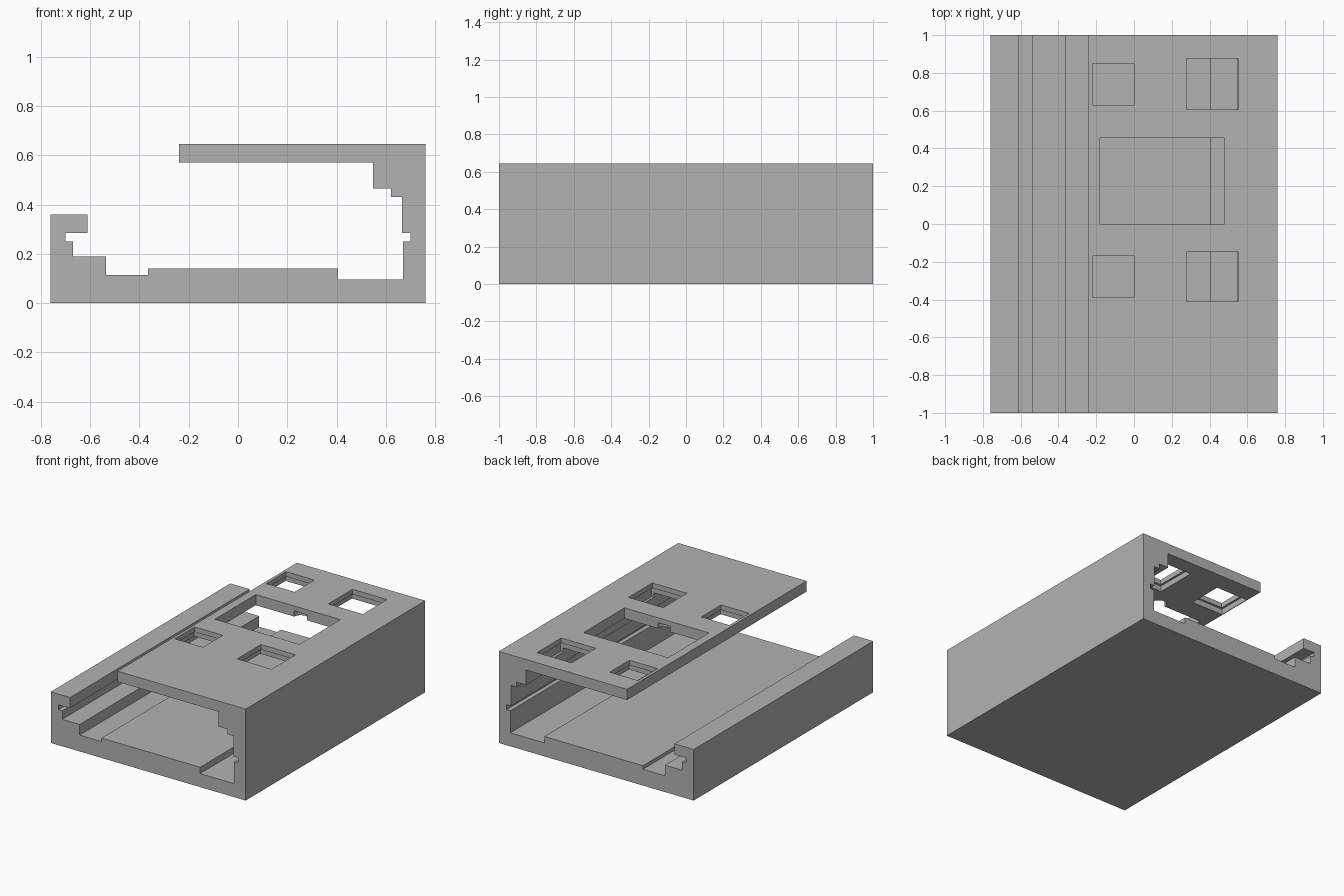
import bpy
import bmesh
from mathutils import Matrix

cube = bpy.data.objects.get("Cube")
if cube:
    bpy.data.objects.remove(cube, do_unlink=True)

grey = bpy.data.materials.new("plain grey")
grey.use_nodes = True
colour = (0.45, 0.45, 0.45, 1)
grey.diffuse_color = colour
grey.node_tree.nodes["Principled BSDF"].inputs["Base Color"].default_value = colour

LENGTH, TOP, PLATE, LEDGE = 2.0, 0.645, 0.57, 0.61


def make_object(name, bm):
    bmesh.ops.recalc_face_normals(bm, faces=bm.faces)
    mesh = bpy.data.meshes.new(name)
    bm.to_mesh(mesh)
    bm.free()
    mesh.materials.append(grey)
    obj = bpy.data.objects.new(name, mesh)
    bpy.context.collection.objects.link(obj)
    return obj


def cut(target, name, bm):
    cutter = make_object(name, bm)
    cutter.hide_render = True
    cutter.hide_set(True)
    cutter.display_type = 'WIRE'
    mod = target.modifiers.new(name, 'BOOLEAN')
    mod.operation = 'DIFFERENCE'
    mod.solver = 'EXACT'
    mod.object = cutter


def box(bm, x0, x1, y0, y1, z0, z1):
    place = Matrix.Translation(((x0 + x1) / 2, (y0 + y1) / 2, (z0 + z1) / 2))
    bmesh.ops.create_cube(bm, size=1, matrix=place @ Matrix.Diagonal((x1 - x0, y1 - y0, z1 - z0, 1)))


# Housing: one open channel section, extruded from front to back
profile = [
    (-.76, 0), (.76, 0), (.76, TOP), (-.24, TOP), (-.24, PLATE),
    (.547, PLATE), (.547, .465), (.62, .465), (.62, .43), (.665, .43),
    (.665, .285), (.7, .285), (.7, .25), (.67, .25), (.67, .095),
    (.405, .095), (.405, .14), (-.365, .14), (-.365, .115), (-.535, .115),
    (-.535, .19), (-.67, .19), (-.67, .25), (-.7, .25), (-.7, .285),
    (-.61, .285), (-.61, .36), (-.76, .36)]
bm = bmesh.new()
face = bm.faces.new([bm.verts.new((x, -LENGTH / 2, z)) for x, z in profile])
side = bmesh.ops.extrude_face_region(bm, geom=[face])
verts = [v for v in side["geom"] if isinstance(v, bmesh.types.BMVert)]
bmesh.ops.translate(bm, verts=verts, vec=(0, LENGTH, 0))
housing = make_object("housing", bm)

# Square openings and the wide window through the top plate
square_holes = [
    (-.22, 0, .63, .85), (-.22, 0, -.39, -.17),
    (.28, .55, .605, .875), (.28, .55, -.41, -.145)]
bm = bmesh.new()
for hole in square_holes + [(-.18, .48, 0, .455)]:
    box(bm, *hole, PLATE - .03, TOP + .1)
cut(housing, "opening_cutter", bm)

# Wider pockets under the square openings
bm = bmesh.new()
grow = .015
for x0, x1, y0, y1 in square_holes:
    box(bm, x0 - grow, x1 + grow, y0 - grow, y1 + grow, PLATE - .03, LEDGE)
cut(housing, "pocket_cutter", bm)

# Round notches under the middle of the window's front and back edges
bm = bmesh.new()
for y in (0, .455):
    bmesh.ops.create_cone(
        bm, cap_ends=True, segments=24, radius1=.05, radius2=.05, depth=.07,
        matrix=Matrix.Translation((.17, y, LEDGE - .035)))
cut(housing, "notch_cutter", bm)
